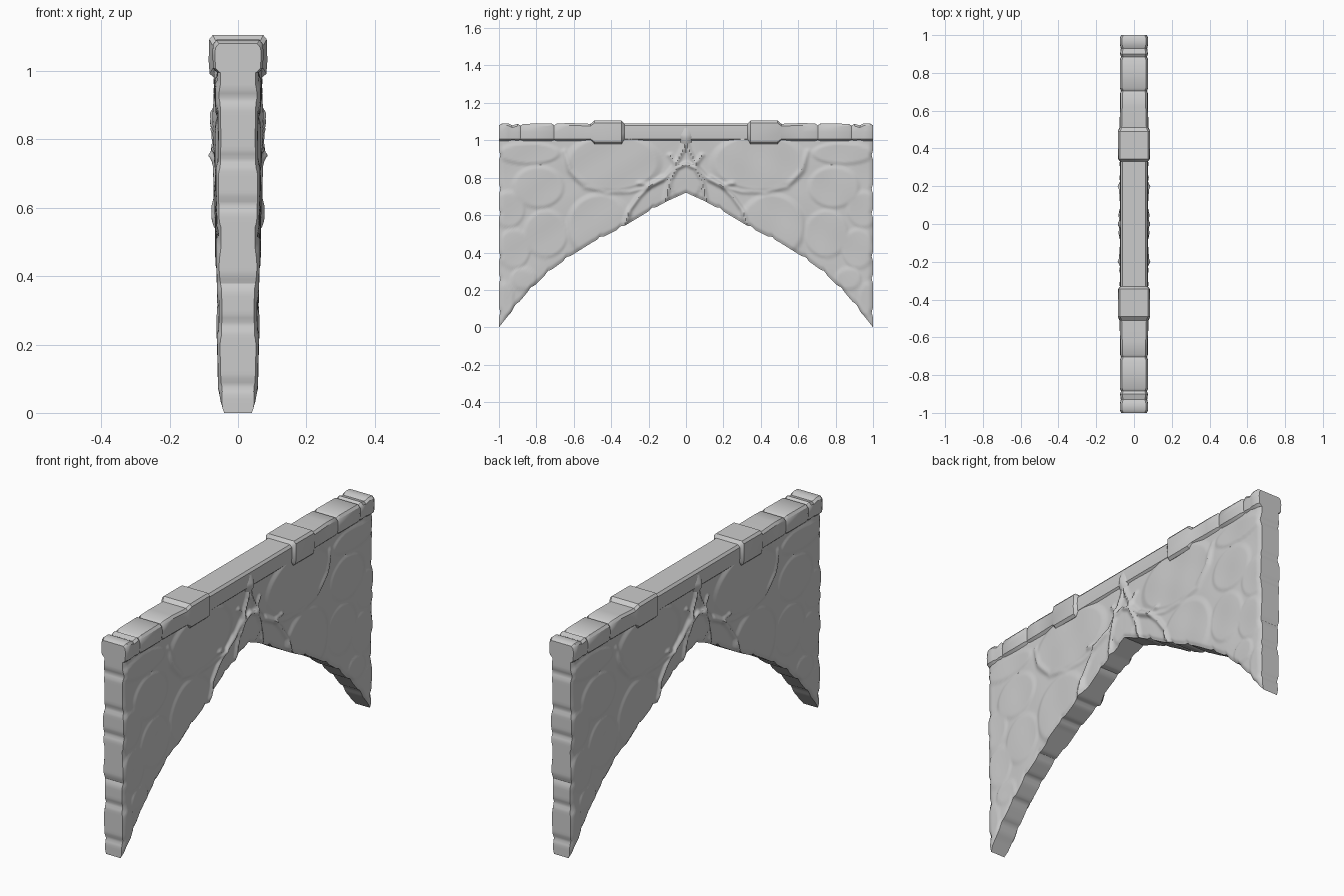
import bpy, bmesh, math

if "Cube" in bpy.data.objects:
    bpy.data.objects.remove(bpy.data.objects["Cube"])

stone = bpy.data.materials.new("grey stone")
stone.use_nodes = True
COLOUR = (0.6, 0.6, 0.6, 1)
stone.diffuse_color = COLOUR
stone.node_tree.nodes["Principled BSDF"].inputs["Base Color"].default_value = COLOUR

# Half profile of the pointed arch: distance from the middle, height
ARCH = [(0, .72), (.1, .675), (.2, .62), (.35, .53), (.5, .455), (.62, .38),
        (.73, .3), (.85, .185), (.93, .09), (1, 0)]
# Raised wall stones: centre, radii, relief
STONES = [(.39, .88, .26, .155, .009), (.46, .54, .18, .18, .008),
          (.79, .75, .14, .115, .006), (.75, .5, .12, .13, .005),
          (.95, .63, .09, .1, .005), (.92, .42, .09, .11, .005),
          (.87, .26, .07, .06, .005), (.97, .15, .05, .09, .004),
          (.84, .93, .17, .06, .006), (0, .78, .085, .1, .006)]
# Raised joints, mirrored about the middle: points along each joint
JOINTS = [([(0, 1), (.015, .95), (.06, .86), (.12, .79), (.2, .75), (.25, .7),
            (.3, .63), (.33, .54)], .012),
          ([(0, .875), (.05, .85), (.085, .79), (.1, .72), (.11, .66)], .012),
          ([(.05, .87), (.085, .92)], .01),
          ([(.13, .8), (.2, .76), (.25, .77)], .01),
          ([(.2, .75), (.3, .725), (.42, .72), (.54, .75), (.62, .84), (.65, .94)], .007)]
END_GROOVES = (.92, .74, .61, .38, .26, .08)
ARCH_GROOVES = (.18, .35, .46, .64, .74, .83, .91)


def lerp_table(table, t):
    for a, b in zip(table, table[1:]):
        if t <= b[0]:
            f = (t - a[0]) / (b[0] - a[0])
            return [p + (q - p) * f for p, q in zip(a[1:], b[1:])]
    return list(table[-1][1:])


def bump(d, width):
    return math.exp(-(d / width) ** 2)


def segment_distance(p, a, b):
    dy, dz = b[0] - a[0], b[1] - a[1]
    t = ((p[0] - a[0]) * dy + (p[1] - a[1]) * dz) / (dy * dy + dz * dz)
    t = max(0, min(1, t))
    return math.hypot(p[0] - a[0] - t * dy, p[1] - a[1] - t * dz)


def arch_height(y):
    groove = sum(bump(y - g, .012) for g in ARCH_GROOVES)
    return max(0, lerp_table(ARCH, y)[0] + .01 * groove)


def half_thickness(y, z, above_arch):
    t = .056 + .004 * max(0, min(1, (z - .4) / .3))
    relief = 0
    for cy, cz, ry, rz, h in STONES:
        d = math.hypot((y - cy) / ry, (z - cz) / rz)
        relief = max(relief, h * max(0, min(1, (1.03 - d) / .14)))
    t += relief
    for points, h in JOINTS:
        d = min(segment_distance((y, z), a, b) for a, b in zip(points, points[1:]))
        t += h * bump(d, .012)
    # Soft, chipped rounding along the outer ends and the arch edge
    t -= .008 * bump(1 - y, .012) + .007 * bump(above_arch, .012)
    t += .002 * math.sin(23 * y + 9 * z) * math.sin(17 * z - 6 * y)
    return t


def loft(name, rings, angle=35):
    bm = bmesh.new()
    loops = [[bm.verts.new(p) for p in ring] for ring in rings]
    n = len(loops[0])
    for a, b in zip(loops, loops[1:]):
        for i in range(n):
            j = (i + 1) % n
            bm.faces.new((a[i], a[j], b[j], b[i]))
    # Ends are closed with strips joining the two sides
    for ring in (loops[0], loops[-1]):
        for i in range(n // 2 - 1):
            bm.faces.new((ring[i], ring[i + 1], ring[n - 2 - i], ring[n - 1 - i]))
    bmesh.ops.recalc_face_normals(bm, faces=bm.faces)
    mesh = bpy.data.meshes.new(name)
    bm.to_mesh(mesh)
    bm.free()
    mesh.materials.append(stone)
    ob = bpy.data.objects.new(name, mesh)
    bpy.context.collection.objects.link(ob)
    bpy.ops.object.select_all(action='DESELECT')
    ob.select_set(True)
    bpy.context.view_layer.objects.active = ob
    bpy.ops.object.shade_smooth_by_angle(angle=math.radians(angle))
    return ob


# Arched wall with stones and joints in relief on both sides
COLS, ROWS = 220, 80
wall = []
for c in range(COLS + 1):
    u = 2 * c / COLS - 1
    y = abs(u)
    low = arch_height(y)
    side = []
    for r in range(ROWS + 1):
        z = low + (1.01 - low) * r / ROWS
        end = sum(bump(z - g, .015) for g in END_GROOVES)
        pull = 1 - .008 * end * max(0, (y - .9) / .1)
        side.append((half_thickness(y, z, z - low), u * pull, z))
    wall.append(side + [(-x, yy, z) for x, yy, z in reversed(side)])
loft("arched_wall", wall)

# Coping: distance from the middle, half width, top height
COPING = [(0, .073, 1.09), (.33, .073, 1.09), (.345, .085, 1.105), (.49, .086, 1.105),
          (.51, .077, 1.088), (.62, .074, 1.092), (.69, .074, 1.09), (.705, .069, 1.08),
          (.72, .075, 1.09), (.87, .075, 1.088), (.885, .069, 1.078), (.9, .074, 1.088),
          (.93, .07, 1.08), (.95, .075, 1.09), (.985, .075, 1.09), (1, .068, 1.08)]
stations = [(-y, w, t) for y, w, t in reversed(COPING[1:])] + COPING
coping = []
for y, w, t in stations:
    base = .995 if w < .08 else .98
    side = [(w - .016, base), (w - .003, base + .012), (w, base + .05),
            (w - .002, t - .012), (w - .012, t)]
    coping.append([(x, y, z) for x, z in side] + [(-x, y, z) for x, z in reversed(side)])
loft("coping", coping)

# Small pointed boss across the coping at the middle
boss = []
for y, w, reach in [(-.03, .07, .02), (-.008, .085, .05), (.008, .085, .05), (.03, .07, .02)]:
    side = [(.06, 1.01 - reach), (w, 1.02 - reach / 4), (w, 1.03), (.065, 1.035 + reach)]
    boss.append([(x, y, z) for x, z in side] + [(-x, y, z) for x, z in reversed(side)])
loft("middle_boss", boss)
